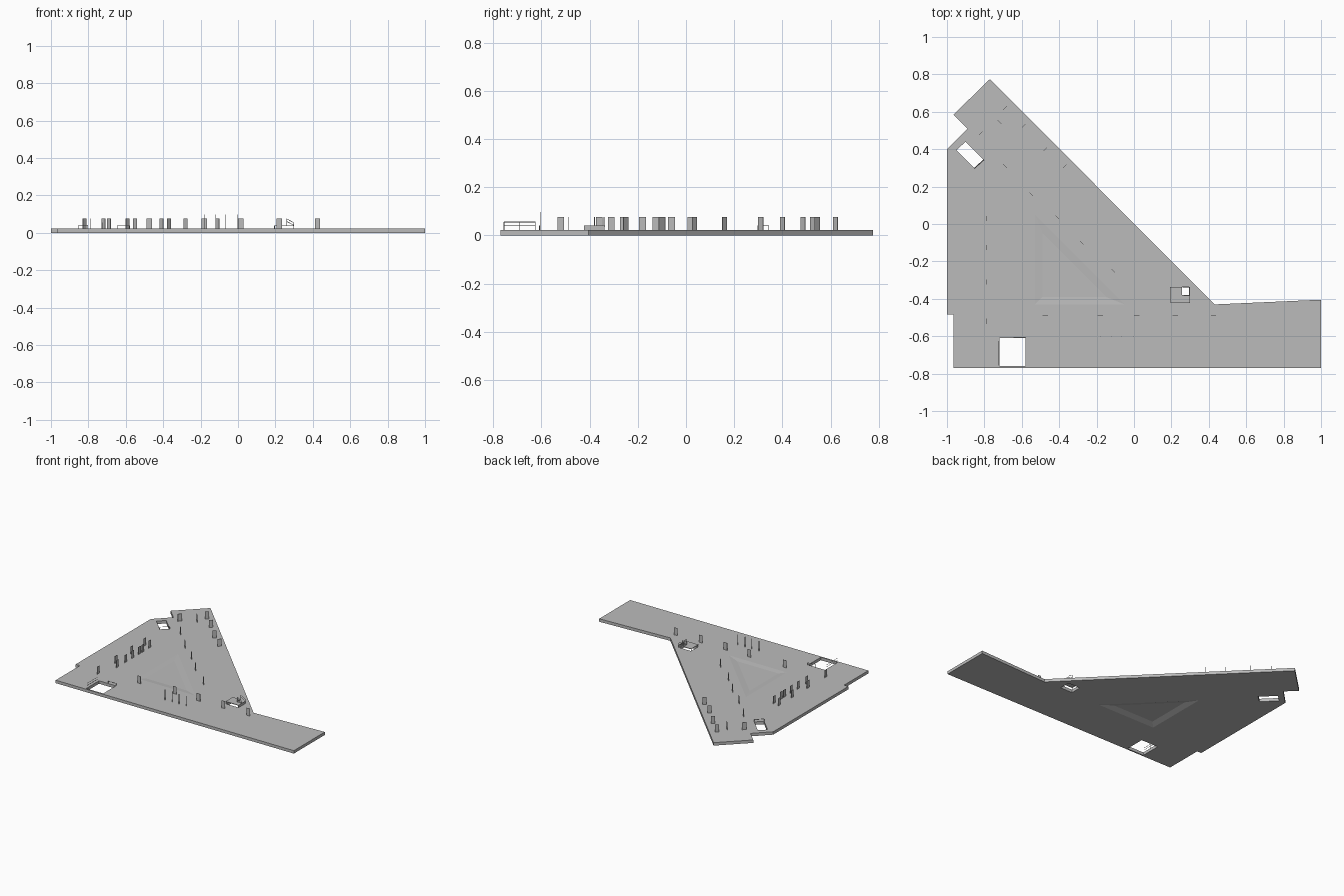
import bpy, bmesh, math
from mathutils import Vector, Matrix

if "Cube" in bpy.data.objects:
    bpy.data.objects.remove(bpy.data.objects["Cube"])

T = 0.022  # slab thickness

grey = bpy.data.materials.new("light_grey")
grey.diffuse_color = (0.5, 0.5, 0.5, 1)
grey.use_nodes = True
grey.node_tree.nodes["Principled BSDF"].inputs["Base Color"].default_value = grey.diffuse_color


def finish(bm, name):
    bmesh.ops.recalc_face_normals(bm, faces=bm.faces)
    me = bpy.data.meshes.new(name)
    bm.to_mesh(me)
    bm.free()
    me.materials.append(grey)
    ob = bpy.data.objects.new(name, me)
    bpy.context.collection.objects.link(ob)
    return ob


def box(name, cx, cy, z0, z1, sx, sy, angle=0):
    bm = bmesh.new()
    m = (Matrix.Translation((cx, cy, (z0 + z1) / 2))
         @ Matrix.Rotation(math.radians(angle), 4, 'Z')
         @ Matrix.Diagonal((sx, sy, z1 - z0, 1)))
    bmesh.ops.create_cube(bm, size=1, matrix=m)
    return finish(bm, name)


def bar(name, a, b, r=0.0015):
    a, b = Vector(a), Vector(b)
    d = b - a
    bm = bmesh.new()
    m = (Matrix.Translation((a + b) / 2)
         @ d.to_track_quat('Z', 'Y').to_matrix().to_4x4())
    bmesh.ops.create_cone(bm, segments=4, radius1=r, radius2=r, depth=d.length,
                          cap_ends=True, matrix=m)
    return finish(bm, name)


def rect(x0, y0, x1, y1):
    return [(x0, y0), (x1, y0), (x1, y1), (x0, y1)]


# floor slab with three stair openings and a triangular well
outline = [(-0.77, 0.775), (0.43, -0.43), (1, -0.405), (1, -0.77),
           (-0.965, -0.77), (-0.965, -0.485), (-1, -0.485), (-1, 0.40),
           (-0.89, 0.51), (-0.965, 0.585)]
tri_out = [(-0.53, 0.05), (-0.53, -0.43), (-0.05, -0.43)]
tri_in = [(-0.49, -0.05), (-0.49, -0.39), (-0.15, -0.39)]
hole_a = rect(-0.72, -0.76, -0.58, -0.61)
hole_b = [(-0.95, 0.395), (-0.90, 0.44), (-0.805, 0.345), (-0.855, 0.30)]
hole_c = rect(0.195, -0.42, 0.295, -0.338)

bm = bmesh.new()
edges = []
for loop in (outline, tri_out, hole_a, hole_b, hole_c):
    vs = [bm.verts.new((x, y, 0)) for x, y in loop]
    edges += [bm.edges.new((vs[i - 1], vs[i])) for i in range(len(vs))]
bmesh.ops.triangle_fill(bm, edges=edges, use_beauty=True, normal=(0, 0, 1))
ext = bmesh.ops.extrude_face_region(bm, geom=bm.faces[:])
bmesh.ops.translate(bm, vec=(0, 0, T),
                    verts=[v for v in ext["geom"] if isinstance(v, bmesh.types.BMVert)])
finish(bm, "floor_slab")

# sunken triangular panel, hollow underneath
for name, z_out, z_in in (("triangle_panel_top", T, 0.018),
                          ("triangle_panel_underside", 0.0, 0.014)):
    bm = bmesh.new()
    o = [bm.verts.new((x, y, z_out)) for x, y in tri_out]
    n = [bm.verts.new((x, y, z_in)) for x, y in tri_in]
    bm.faces.new(n)
    for i in range(3):
        bm.faces.new((o[i - 1], o[i], n[i], n[i - 1]))
    ob = finish(bm, name)
    up = 1 if z_out else -1
    if ob.data.polygons[0].normal.z * up < 0:
        ob.data.flip_normals()

# door panels: (x, y, angle of the panel in plan)
doors = [(-0.79, y, 90) for y in (-0.52, -0.31, -0.125, 0.03)]
doors += [(-0.743, y, 90) for y in (-0.36, -0.26, -0.18, -0.10, -0.06, 0.02)]
doors += [(x, -0.487, 0) for x in (-0.475, -0.18, 0.015, 0.22, 0.425)]
doors += [(-0.82, 0.485, 45), (-0.69, 0.62, 45), (-0.59, 0.525, 45),
          (-0.475, 0.40, 45), (-0.37, 0.31, 45)]
doors += [(-0.72, 0.545, -45), (-0.69, 0.31, -45), (-0.55, 0.16, -45),
          (-0.41, 0.035, -45), (-0.28, -0.10, -45), (-0.11, -0.25, -45)]
for x, y, a in doors:
    box("door_panel", x, y, T, 0.077, 0.028, 0.002, a)

# tall thin posts near the front
for x in (-0.18, -0.12, -0.065, -0.005):
    box("tall_post", x, -0.603, T, 0.097, 0.003, 0.003)

# railings beside the square opening
for z in (0.04, 0.055):
    bar("square_opening_rail", (-0.722, -0.755, z), (-0.722, -0.625, z))
for y in (-0.755, -0.69, -0.625):
    bar("square_opening_post", (-0.722, y, T), (-0.722, y, 0.055))
bar("square_opening_back_rail", (-0.645, -0.608, 0.04), (-0.58, -0.608, 0.04))
for x in (-0.645, -0.58):
    bar("square_opening_back_post", (x, -0.608, T), (x, -0.608, 0.04))

# railing beside the angled opening
bar("angled_opening_rail", (-0.853, 0.298, 0.04), (-0.803, 0.343, 0.04))
for p in ((-0.853, 0.298), (-0.803, 0.343)):
    bar("angled_opening_post", (*p, T), (*p, 0.04))

# raised landing over the small opening, open at one corner
box("landing_front", 0.245, -0.40, 0.036, 0.04, 0.105, 0.04)
box("landing_side", 0.224, -0.358, 0.036, 0.04, 0.063, 0.044)
box("landing_wall", 0.298, -0.38, T, 0.04, 0.003, 0.085)
for x, y in ((0.195, -0.418), (0.195, -0.34)):
    bar("landing_post", (x, y, T), (x, y, 0.037))

# sloping stair rails at the landing
for y in (-0.38, -0.34):
    for z in (0.0, -0.014):
        bar("stair_rail", (0.26, y, 0.075 + z), (0.297, y, 0.055 + z))
    bar("stair_post", (0.26, y, 0.038), (0.26, y, 0.075))
    bar("stair_post", (0.297, y, T), (0.297, y, 0.055))
